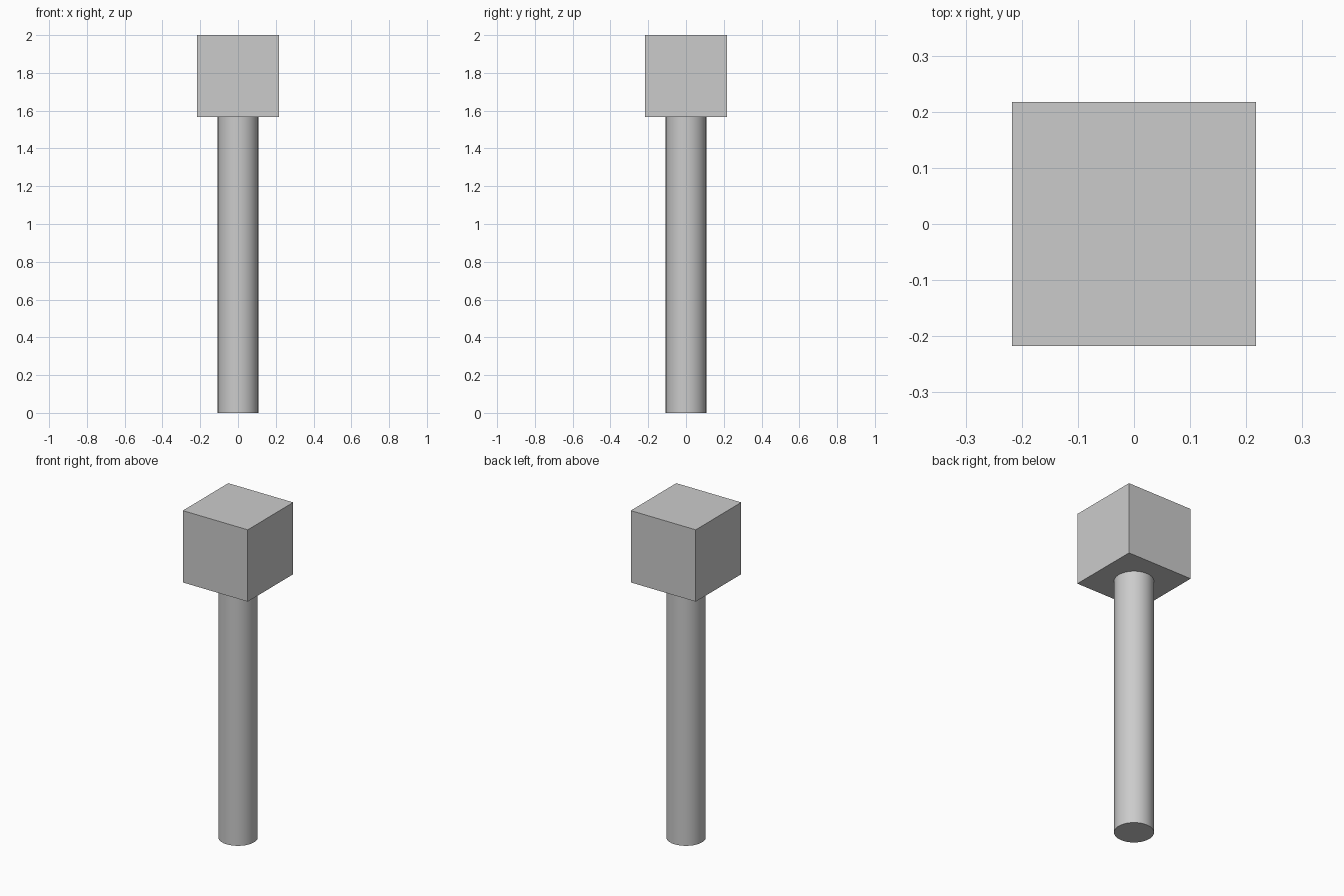
import bpy

if "Cube" in bpy.data.objects:
    bpy.data.objects.remove(bpy.data.objects["Cube"])

HEIGHT = 2.0
HEAD = 0.434          # cube edge length
RADIUS = 0.108        # shaft radius
SHAFT = HEIGHT - HEAD

# Round shaft standing on the ground
bpy.ops.mesh.primitive_cylinder_add(vertices=32, radius=RADIUS, depth=SHAFT,
                                    location=(0, 0, SHAFT / 2))
shaft = bpy.context.object
shaft.name = "shaft"
bpy.ops.object.shade_smooth_by_angle()

# Cube head on top of the shaft
bpy.ops.mesh.primitive_cube_add(size=HEAD, location=(0, 0, HEIGHT - HEAD / 2))
bpy.context.object.name = "head"
